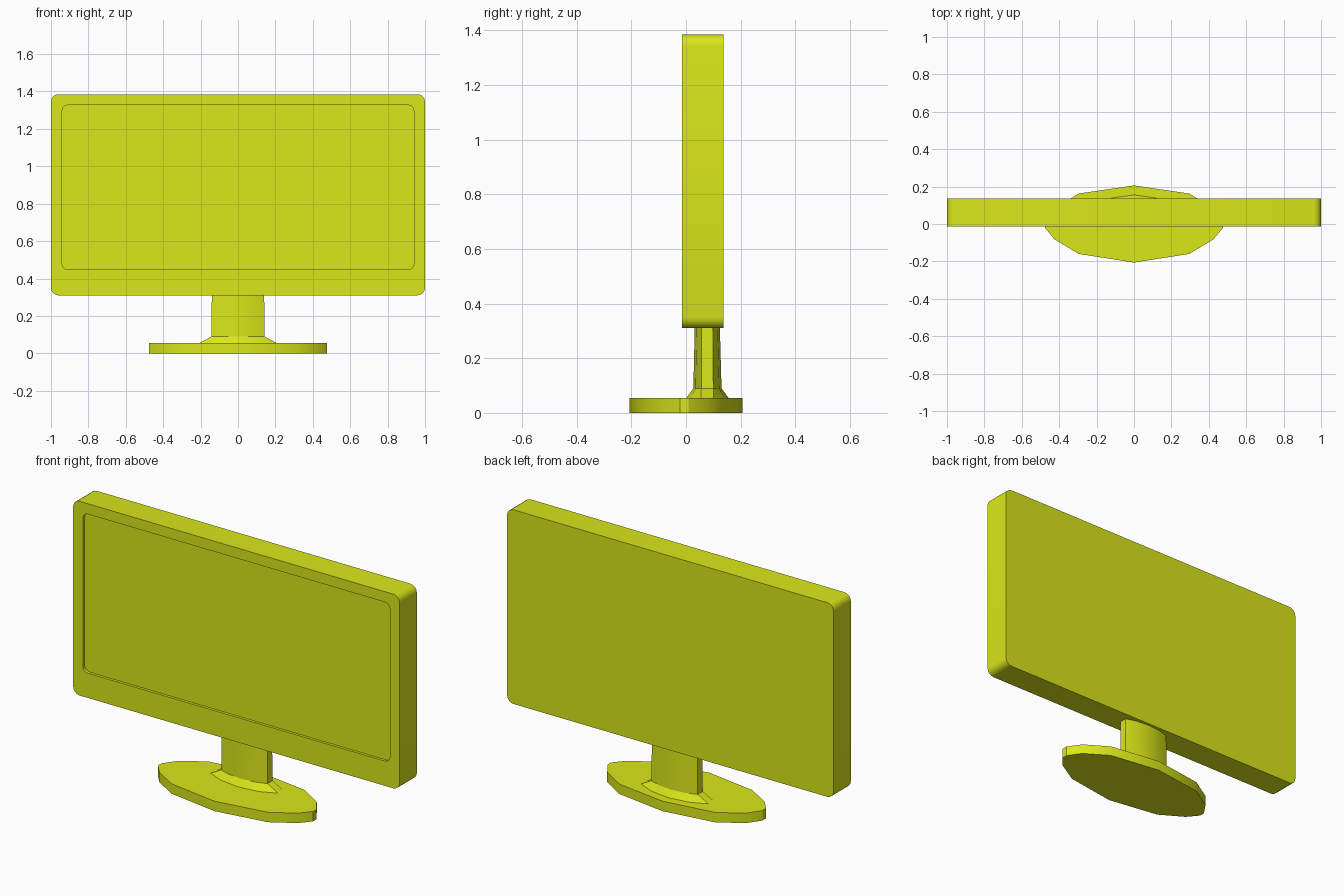
import bpy, bmesh
from math import sin, cos, pi, radians

if "Cube" in bpy.data.objects:
    bpy.data.objects.remove(bpy.data.objects["Cube"])

mat = bpy.data.materials.new("yellow_green")
mat.diffuse_color = (0.70, 0.80, 0.01, 1)
mat.use_nodes = True
mat.node_tree.nodes["Principled BSDF"].inputs["Base Color"].default_value = mat.diffuse_color


def loft(name, rings):
    """Skin a stack of equal-length rings and cap both ends."""
    bm = bmesh.new()
    loops = [[bm.verts.new(p) for p in ring] for ring in rings]
    n = len(loops[0])
    for a, b in zip(loops, loops[1:]):
        for i in range(n):
            j = (i + 1) % n
            bm.faces.new((a[i], a[j], b[j], b[i]))
    bm.faces.new(loops[0][::-1])
    bm.faces.new(loops[-1])
    bmesh.ops.recalc_face_normals(bm, faces=bm.faces)
    me = bpy.data.meshes.new(name)
    bm.to_mesh(me)
    bm.free()
    me.materials.append(mat)
    ob = bpy.data.objects.new(name, me)
    bpy.context.collection.objects.link(ob)
    bpy.ops.object.select_all(action='DESELECT')
    ob.select_set(True)
    bpy.context.view_layer.objects.active = ob
    bpy.ops.object.shade_smooth_by_angle(angle=radians(30))
    return ob


def rounded_rect(y, hx, z0, z1, r, seg=4):
    pts = []
    corners = [(hx - r, z1 - r), (-hx + r, z1 - r), (-hx + r, z0 + r), (hx - r, z0 + r)]
    for k, (cx, cz) in enumerate(corners):
        for i in range(seg + 1):
            a = (k + i / seg) * pi / 2
            pts.append((cx + r * cos(a), y, cz + r * sin(a)))
    return pts


def mirrored(half, z):
    """Right-hand outline from front to back, mirrored across x = 0."""
    left = [(-x, y) for x, y in reversed(half) if x > 0]
    return [(x, y, z) for x, y in half + left]


# Display housing with shallow recessed screen
outer = (1.0, 0.31, 1.385, 0.04)
inner = (0.94, 0.447, 1.327, 0.03)
loft("display_housing", [
    rounded_rect(0.137, *outer),
    rounded_rect(-0.014, *outer),
    rounded_rect(-0.014, *inner),
    rounded_rect(0.001, *inner),
])

# Faceted oval foot
foot = [(0, -0.206), (0.295, -0.16), (0.425, -0.082), (0.475, -0.022),
        (0.475, 0.01), (0.425, 0.082), (0.295, 0.163), (0, 0.206)]
loft("foot", [mirrored(foot, 0), mirrored(foot, 0.055)])

# Lens-shaped neck with flared collar
collar = [(0, 0.0), (0.12, 0.015), (0.21, 0.055), (0.21, 0.1), (0.12, 0.14), (0, 0.157)]
neck_low = [(0, 0.027), (0.08, 0.035), (0.142, 0.056), (0.142, 0.1), (0.08, 0.122), (0, 0.13)]
neck_top = [(0, 0.032), (0.08, 0.039), (0.14, 0.056), (0.14, 0.098), (0.08, 0.116), (0, 0.124)]
loft("neck", [mirrored(collar, 0.053), mirrored(neck_low, 0.09), mirrored(neck_top, 0.312)])
